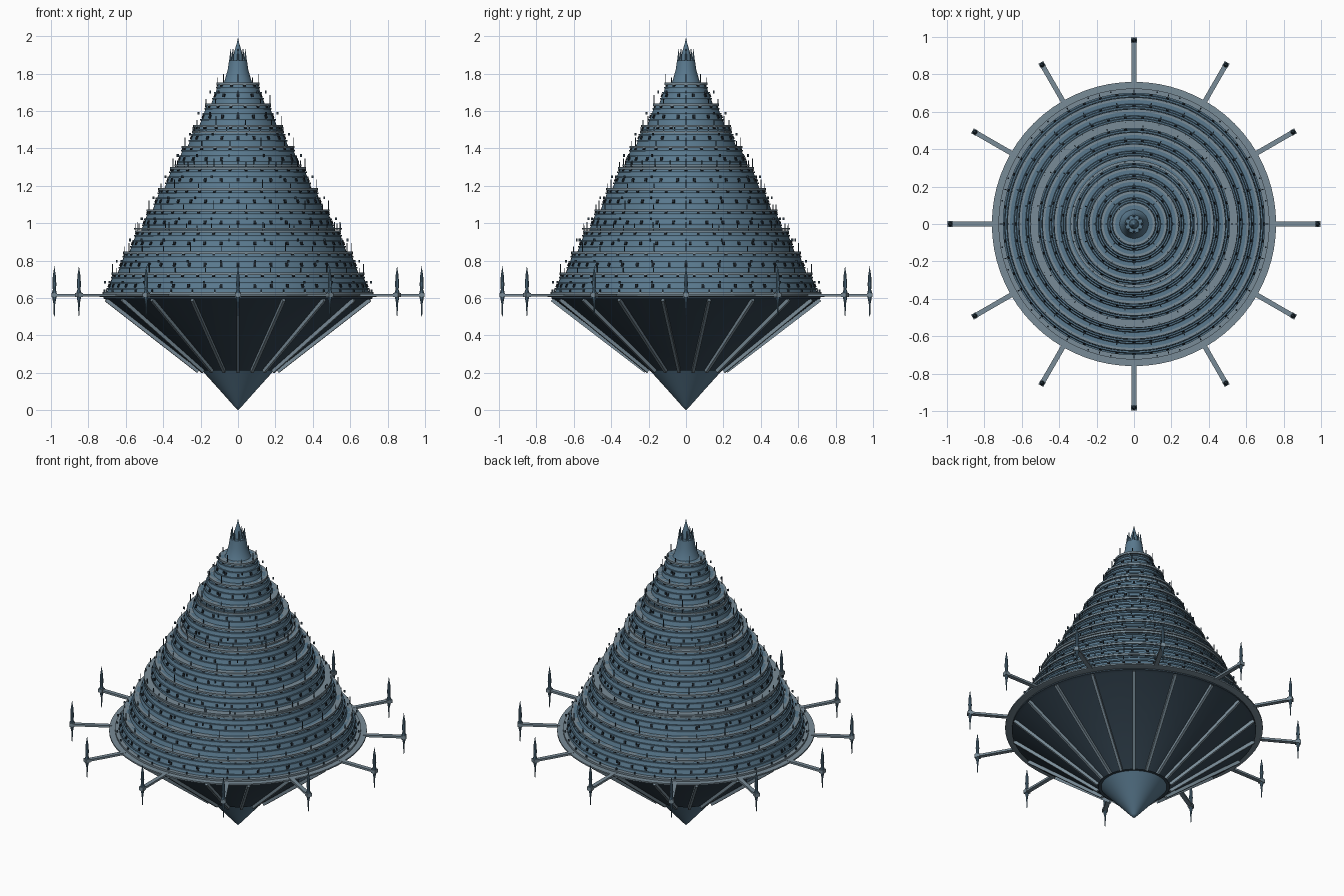
import bpy, bmesh, math
from mathutils import Matrix

cube = bpy.data.objects.get("Cube")
if cube:
    bpy.data.objects.remove(cube, do_unlink=True)


def material(name, rgb):
    m = bpy.data.materials.new(name)
    m.use_nodes = True
    m.diffuse_color = (*rgb, 1)
    m.node_tree.nodes["Principled BSDF"].inputs["Base Color"].default_value = (*rgb, 1)
    return m


HULL = material("blue_steel", (0.10, 0.19, 0.27))
DECK = material("grey_steel", (0.19, 0.26, 0.31))
DARK = material("dark_plating", (0.035, 0.06, 0.085))
GLASS = material("dark_window", (0.012, 0.018, 0.025))


def finish(name, bm, mat, smooth=False):
    bmesh.ops.recalc_face_normals(bm, faces=bm.faces)
    mesh = bpy.data.meshes.new(name)
    bm.to_mesh(mesh)
    bm.free()
    mesh.materials.append(mat)
    ob = bpy.data.objects.new(name, mesh)
    bpy.context.collection.objects.link(ob)
    if smooth:
        bpy.ops.object.select_all(action="DESELECT")
        ob.select_set(True)
        bpy.context.view_layer.objects.active = ob
        bpy.ops.object.shade_smooth_by_angle(angle=math.radians(30))
    return ob


def add_lathe(bm, profile, segs, closed=False, matrix=Matrix()):
    """Spin an (r, z) profile round z into bm."""
    verts = [bm.verts.new(matrix @ Matrix.Translation((r, 0, z)).translation) for r, z in profile]
    pairs = list(zip(verts, verts[1:] + verts[:1] if closed else verts[1:]))
    edges = [bm.edges.new(p) for p in pairs]
    bmesh.ops.spin(bm, geom=verts + edges, cent=matrix.translation, axis=(0, 0, 1),
                   angle=math.tau, steps=segs, use_merge=True)
    bmesh.ops.remove_doubles(bm, verts=bm.verts, dist=1e-5)


def lathe(name, profile, mat, segs=72):
    bm = bmesh.new()
    add_lathe(bm, profile, segs)
    return finish(name, bm, mat, True)


def rings(name, specs, mat):
    """Flat square-section rings given as (inner, outer, bottom, top)."""
    bm = bmesh.new()
    for inner, outer, low, high in specs:
        part = bmesh.new()
        add_lathe(part, [(inner, low), (outer, low), (outer, high), (inner, high)], 72, True)
        tmp = bpy.data.meshes.new("ring_part")
        part.to_mesh(tmp)
        part.free()
        bm.from_mesh(tmp)
        bpy.data.meshes.remove(tmp)
    return finish(name, bm, mat, True)


def around(angle, r, z, tilt=0):
    return (Matrix.Rotation(angle, 4, "Z") @ Matrix.Translation((r, 0, z))
            @ Matrix.Rotation(tilt, 4, "Y"))


def add_box(bm, matrix, size):
    bmesh.ops.create_cube(bm, size=1, matrix=matrix @ Matrix.Diagonal((*size, 1)))


def angles(count, start=-math.pi / 2):
    return [start + math.tau * i / count for i in range(count)]


# Underside: pointed keel, dark plated cone and its ribs
lathe("keel_tip", [(0, 0), (0.02, 0.02), (0.10, 0.11), (0.195, 0.215), (0, 0.215)], HULL)
lathe("lower_cone", [(0, 0.213), (0.21, 0.213), (0.70, 0.59), (0.72, 0.597), (0.72, 0.61), (0, 0.61)], DARK)
bm = bmesh.new()
slope = math.atan2(0.375, 0.49)
for a in angles(18):
    add_box(bm, around(a, 0.465, 0.401, -slope), (0.63, 0.016, 0.024))
finish("cone_ribs", bm, DECK)

# Main deck with its rim
lathe("main_deck", [(0, 0.605), (0.735, 0.605), (0.76, 0.611), (0.76, 0.620), (0, 0.623)], DECK)

# Stepped tower: leaning walls with set-backs
TIERS, BASE, RISE, STEP = 10, 0.622, 0.113, 0.0625
LEAN = 0.042
tower, ledges, wall_bands = [], [(0.68, 0.725, 0.62, 0.632)], []
bm_win, bm_post = bmesh.new(), bmesh.new()
for k in range(TIERS):
    r, z = 0.705 - STEP * k, BASE + RISE * k
    tower += [(r, z), (r - LEAN, z + RISE)]
    ledges.append((r - STEP - 0.01, r - LEAN + 0.014, z + RISE - 0.012, z + RISE))
    for t in (0.24, 0.52, 0.76):
        w = r - LEAN * t
        wall_bands.append((w - 0.012, w + 0.007, z + RISE * t - 0.004, z + RISE * t + 0.004))
    # Two staggered rows of windows on each tier
    count = max(10, int(48 * r / 0.7))
    tilt = -math.atan2(LEAN, RISE)
    for row, t in enumerate((0.38, 0.88)):
        for a in angles(count, -math.pi / 2 + row * math.pi / count):
            add_box(bm_win, around(a, r - LEAN * t, z + RISE * t, tilt), (0.013, 0.014, 0.018))
    # Slim masts along each ledge
    for i, a in enumerate(angles(max(8, count // 2), 0)):
        tall = 0.05 if i % 3 == 0 else 0.03
        add_box(bm_post, around(a, r - LEAN + 0.008, z + RISE + tall / 2 - 0.004), (0.004, 0.004, tall))
        add_box(bm_post, around(a, r + 0.006, z + 0.062), (0.010, 0.006, 0.014))
tower.append((0, BASE + RISE * TIERS))
lathe("tower_wall", tower, HULL)
rings("tower_ledges", ledges, DECK)
rings("wall_bands", wall_bands, HULL)
finish("windows", bm_win, GLASS)

# Wide gallery flanges that break the outline
galleries = [(0.555, 0.965), (0.34, 1.303), (0.247, 1.482)]
rings("galleries", [(r - 0.07, r, z, z + 0.010) for r, z in galleries], DECK)
for r, z in galleries:
    for a in angles(24):
        add_box(bm_post, around(a, r - 0.006, z + 0.015), (0.004, 0.004, 0.035))
for a in angles(36):
    add_box(bm_post, around(a, 0.715, 0.635), (0.008, 0.008, 0.018))
finish("masts", bm_post, DARK)

# Crown: tapered cap, ring of spikes and central spire
lathe("crown", [(0.088, 1.735), (0.072, 1.76), (0.055, 1.82), (0.048, 1.87), (0, 1.872)], HULL, 32)
lathe("central_spire", [(0.028, 1.86), (0.022, 1.91), (0.007, 1.96), (0, 1.995)], HULL, 16)
bm = bmesh.new()
for a in angles(8):
    bmesh.ops.create_cone(bm, cap_ends=True, segments=6, radius1=0.010, radius2=0.002,
                          depth=0.10, matrix=around(a, 0.041, 1.88, -0.06))
finish("crown_spikes", bm, HULL)

# Twelve outrigger arms with a needle pylon at each end
bm_arm = bmesh.new()
needle = [(0, 0.50), (0.003, 0.51), (0.005, 0.57), (0.011, 0.60), (0.013, 0.63), (0.008, 0.645),
          (0.011, 0.67), (0.008, 0.72), (0.003, 0.75), (0, 0.775)]
bm = bmesh.new()
add_lathe(bm, needle, 10)
pylon = finish("pylon_1", bm, HULL, True)
for i, a in enumerate(angles(12)):
    add_box(bm_arm, around(a, 0.845, 0.615), (0.29, 0.026, 0.013))
    add_box(bm_arm, around(a, 0.982, 0.615), (0.030, 0.030, 0.022))
    ob = pylon
    if i:
        ob = pylon.copy()
        ob.name = f"pylon_{i + 1}"
        bpy.context.collection.objects.link(ob)
    ob.matrix_world = around(a, 0.982, 0)
finish("outrigger_arms", bm_arm, DECK)
